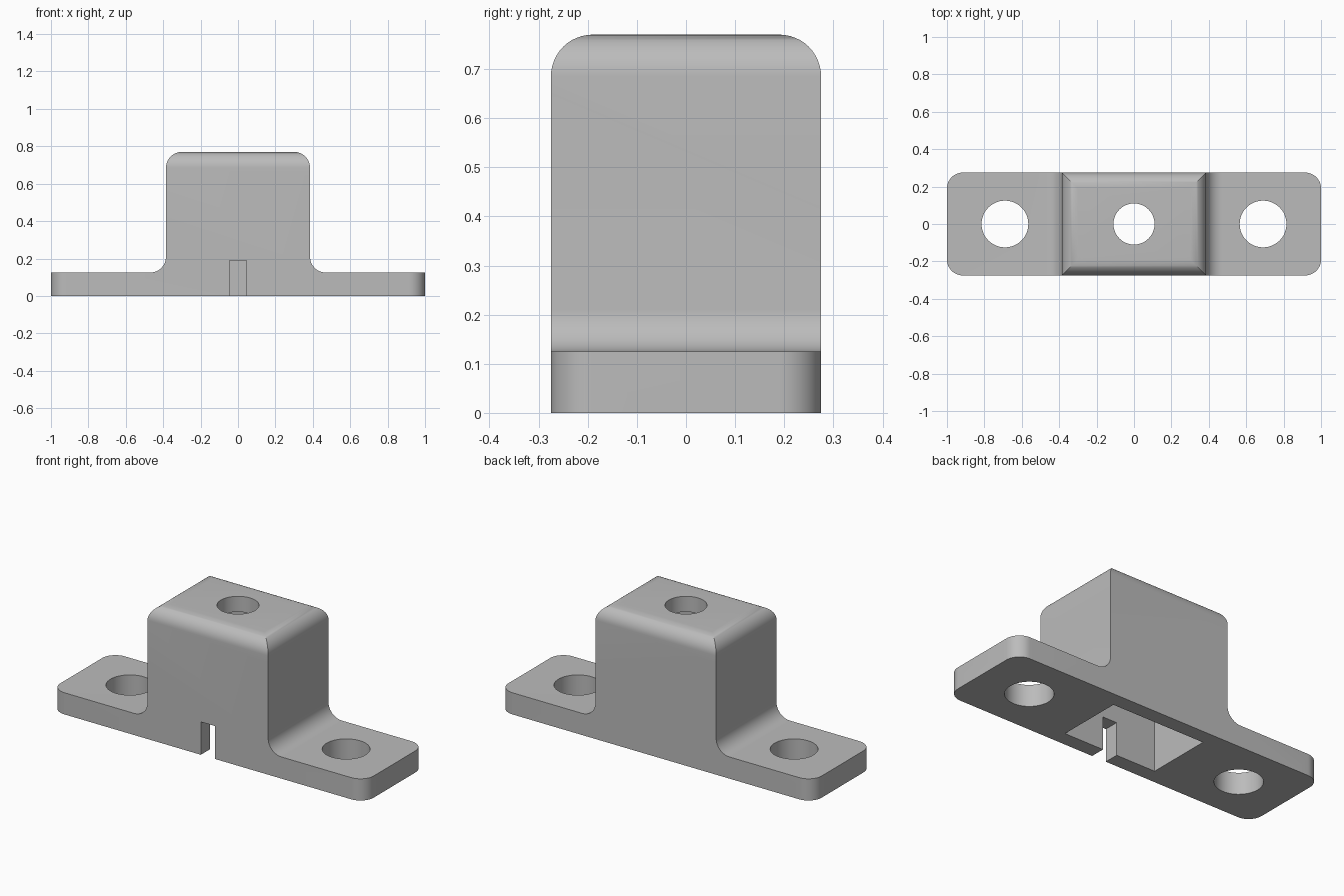
import bpy
import bmesh
from math import cos, sin, pi, radians
from mathutils import Vector

default = bpy.data.objects.get("Cube")
if default:
    bpy.data.objects.remove(default, do_unlink=True)

LENGTH, DEPTH, HEIGHT = 2.0, 0.55, 0.77
BLOCK = 0.385      # half width of the raised block
FLANGE = 0.125     # flange thickness
ROUND = 0.085      # edge and fillet radius
WALL = 0.09        # shell thickness

grey = bpy.data.materials.new("plain grey")
grey.use_nodes = True
grey.diffuse_color = (0.5, 0.5, 0.5, 1)
grey.node_tree.nodes["Principled BSDF"].inputs["Base Color"].default_value = (0.5, 0.5, 0.5, 1)


def arc(cx, cy, r, start, end, steps=12):
    angles = [radians(start + (end - start) * i / steps) for i in range(steps + 1)]
    return [(cx + r * cos(a), cy + r * sin(a)) for a in angles]


def prism(name, outline, axis, low, high):
    """Extrude a closed 2D outline along the given axis."""
    place = {"X": lambda p: Vector((low, p[0], p[1])),
             "Y": lambda p: Vector((p[0], low, p[1])),
             "Z": lambda p: Vector((p[0], p[1], low))}[axis]
    shift = Vector([(high - low) * (a == axis) for a in "XYZ"])
    bm = bmesh.new()
    face = bm.faces.new([bm.verts.new(place(p)) for p in outline])
    top = bmesh.ops.extrude_face_region(bm, geom=[face])["geom"]
    bmesh.ops.translate(bm, vec=shift, verts=[v for v in top if isinstance(v, bmesh.types.BMVert)])
    bmesh.ops.recalc_face_normals(bm, faces=bm.faces)
    mesh = bpy.data.meshes.new(name)
    bm.to_mesh(mesh)
    bm.free()
    mesh.materials.append(grey)
    obj = bpy.data.objects.new(name, mesh)
    bpy.context.collection.objects.link(obj)
    return obj


def rectangle(w, d):
    return [(-w, -d), (w, -d), (w, d), (-w, d)]


def combine(target, tool, operation):
    """Apply a boolean, then discard the tool."""
    tool.hide_render = True
    mod = target.modifiers.new(tool.name, "BOOLEAN")
    mod.object, mod.operation, mod.solver = tool, operation, "EXACT"
    bpy.context.view_layer.objects.active = target
    bpy.ops.object.modifier_apply(modifier=mod.name)
    bpy.data.objects.remove(tool, do_unlink=True)


# Front silhouette: flanges, concave fillets and rounded block top
half = [(LENGTH / 2, 0), (LENGTH / 2, FLANGE)]
half += arc(BLOCK + ROUND, FLANGE + ROUND, ROUND, 270, 180)
half += arc(BLOCK - ROUND, HEIGHT - ROUND, ROUND, 0, 90)
outline = half + [(-x, z) for x, z in reversed(half)]
bracket = prism("mounting_bracket", outline, "Y", -DEPTH / 2, DEPTH / 2)

# Side silhouette rounds the front and back top edges
y = DEPTH / 2
side = [(-y - 0.1, -0.1), (y + 0.1, -0.1), (y + 0.1, FLANGE + ROUND), (y, FLANGE + ROUND)]
side = [(-y, -0.1), (y, -0.1)]
side += arc(y - ROUND, HEIGHT - ROUND, ROUND, 0, 90)
side += arc(-y + ROUND, HEIGHT - ROUND, ROUND, 90, 180)
combine(bracket, prism("side_round", side, "X", -1.2, 1.2), "INTERSECT")

# Plan silhouette rounds the four flange corners
plan = []
for sx, sy, start in ((1, 1, 0), (-1, 1, 90), (-1, -1, 180), (1, -1, 270)):
    plan += arc(sx * (LENGTH / 2 - ROUND), sy * (y - ROUND), ROUND, start, start + 90)
combine(bracket, prism("plan_round", plan, "Z", -0.2, 1), "INTERSECT")

# Hollow underside, open at the bottom
cavity = rectangle(BLOCK - WALL, y - WALL + 0.005)
combine(bracket, prism("cavity", cavity, "Z", -0.1, HEIGHT - WALL), "DIFFERENCE")

# Cable notch through the front wall
notch = [(-0.045, -0.1), (0.045, -0.1), (0.045, 0.19), (-0.045, 0.19)]
combine(bracket, prism("notch", notch, "Y", -0.4, -0.1), "DIFFERENCE")

# Two screw holes and the top opening
for x, r, low in ((-0.69, 0.125, -0.1), (0.69, 0.125, -0.1), (0, 0.11, 0.5)):
    circle = arc(x, 0, r, 0, 360, 48)[:-1]
    combine(bracket, prism("hole", circle, "Z", low, 1), "DIFFERENCE")

# Smooth rounds with crisp edges
bpy.ops.object.select_all(action="DESELECT")
bracket.select_set(True)
bpy.context.view_layer.objects.active = bracket
bpy.ops.object.shade_smooth_by_angle(angle=radians(30))
